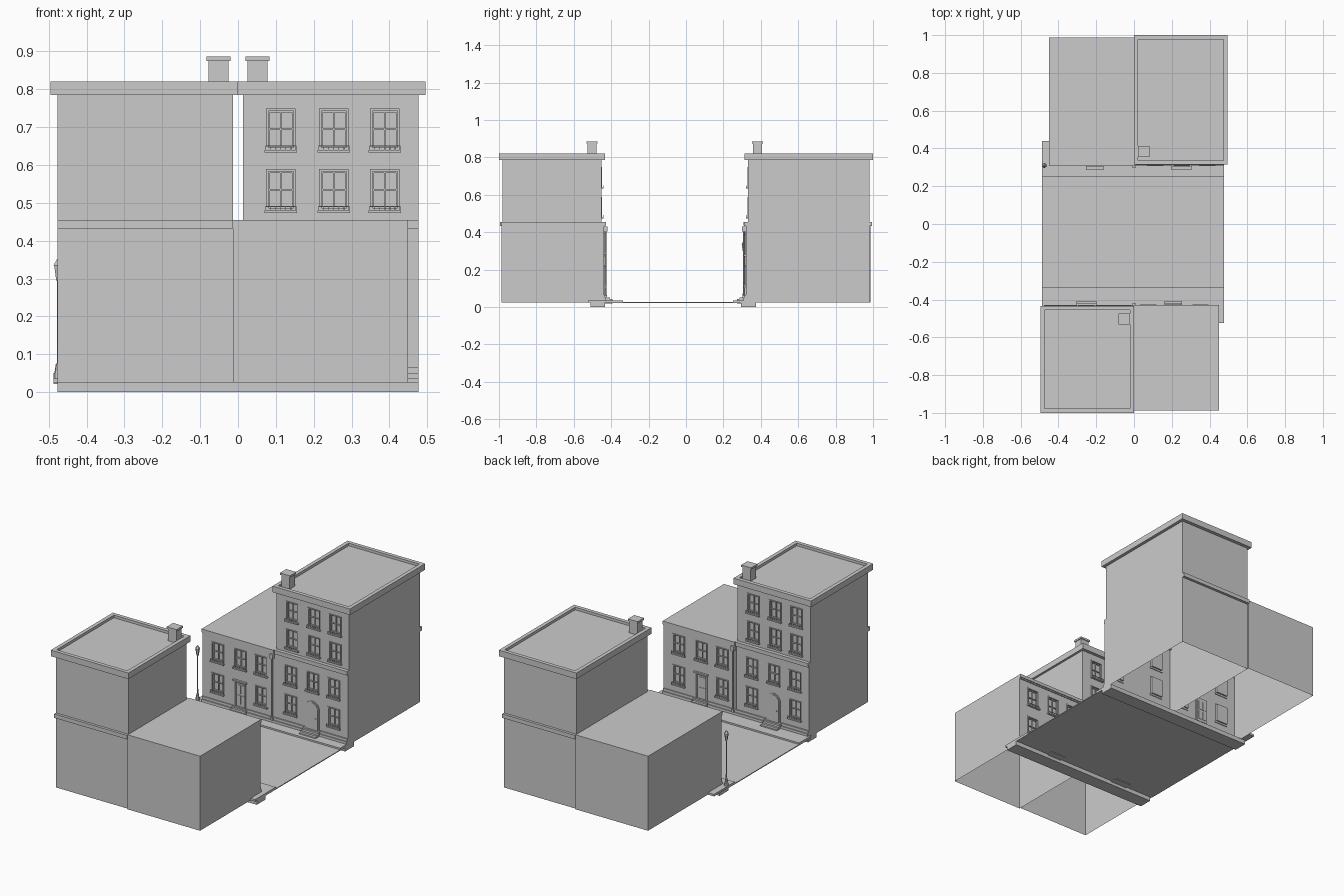
import bpy, bmesh, math
from mathutils import Matrix

if "Cube" in bpy.data.objects:
    bpy.data.objects.remove(bpy.data.objects["Cube"])


def finish(bm, name, M=Matrix()):
    bmesh.ops.remove_doubles(bm, verts=bm.verts, dist=1e-5)
    bm.transform(M)
    me = bpy.data.meshes.new(name)
    bm.to_mesh(me)
    bm.free()
    ob = bpy.data.objects.new(name, me)
    bpy.context.collection.objects.link(ob)
    return ob


def box(bm, x0, x1, y0, y1, z0, z1):
    m = Matrix.Translation(((x0 + x1) / 2, (y0 + y1) / 2, (z0 + z1) / 2)) @ \
        Matrix.Diagonal((x1 - x0, y1 - y0, z1 - z0, 1))
    bmesh.ops.create_cube(bm, size=1, matrix=m)


def boxes(name, dims, M=Matrix()):
    bm = bmesh.new()
    for d in dims:
        box(bm, *d)
    return finish(bm, name, M)


def quad(bm, *pts):
    bm.faces.new([bm.verts.new(p) for p in pts])


def prism(bm, pts, y0, y1):
    # extrude an x-z outline along y
    f = bm.faces.new([bm.verts.new((x, y0, z)) for x, z in pts])
    r = bmesh.ops.extrude_face_region(bm, geom=[f])
    bmesh.ops.translate(bm, verts=[v for v in r["geom"] if isinstance(v, bmesh.types.BMVert)],
                        vec=(0, y1 - y0, 0))


DEEP = 0.012


def shell(name, x0, x1, y0, y1, z0, z1, holes, M):
    # open-bottomed walls; the facade at y0 is gridded around recessed openings
    bm = bmesh.new()
    xs = sorted({x0, x1, *[h[0] for h in holes], *[h[1] for h in holes]})
    zs = sorted({z0, z1, *[h[2] for h in holes], *[h[3] for h in holes]})
    for a, b in zip(xs, xs[1:]):
        for c, d in zip(zs, zs[1:]):
            mx, mz = (a + b) / 2, (c + d) / 2
            if not any(h[0] < mx < h[1] and h[2] < mz < h[3] for h in holes):
                quad(bm, (a, y0, c), (b, y0, c), (b, y0, d), (a, y0, d))
    yd = y0 + DEEP
    for a, b, c, d in holes:
        ring = [(a, c), (b, c), (b, d), (a, d)]
        for p, q in zip(ring, ring[1:] + ring[:1]):
            quad(bm, (p[0], y0, p[1]), (p[0], yd, p[1]), (q[0], yd, q[1]), (q[0], y0, q[1]))
        quad(bm, *[(x, yd, z) for x, z in ring])
    quad(bm, (x1, y0, z0), (x1, y1, z0), (x1, y1, z1), (x1, y0, z1))
    quad(bm, (x1, y1, z0), (x0, y1, z0), (x0, y1, z1), (x1, y1, z1))
    quad(bm, (x0, y1, z0), (x0, y0, z0), (x0, y0, z1), (x0, y1, z1))
    quad(bm, (x0, y0, z1), (x1, y0, z1), (x1, y1, z1), (x0, y1, z1))
    finish(bm, name, M)


def frame(a, b, c, d, t, y0, y1):
    return [(a, a + t, y0, y1, c, d), (b - t, b, y0, y1, c, d),
            (a + t, b - t, y0, y1, c, c + t), (a + t, b - t, y0, y1, d - t, d)]


def windows(name, holes, y, M):
    dims = []
    for a, b, c, d in holes:
        mx, mz = (a + b) / 2, (c + d) / 2
        dims += frame(a - .003, b + .003, c - .003, d + .003, .006, y - .004, y + .004)
        dims += frame(a + .003, b - .003, c + .003, d - .003, .004, y + .005, y + DEEP)
        dims += [(mx - .002, mx + .002, y + .006, y + DEEP, c, d),
                 (a, b, y + .005, y + DEEP, mz - .002, mz + .002)]
        # sill with a small rail on it
        dims += [(a - .007, b + .007, y - .012, y + .004, c - .01, c - .003)]
        dims += [(a - .005, b + .005, y - .010, y - .008, c + .006, c + .008)]
        for i in range(7):
            x = a - .004 + i * (b - a + .008) / 6
            dims.append((x - .001, x + .001, y - .010, y - .008, c - .003, c + .007))
    boxes(name, dims, M)


def win(x, sill):
    return (x - .036, x + .036, sill, sill + .103)


def steps(name, x, w, M):
    boxes(name, [(x - w / 2, x + w / 2, -.048 + .015 * i, 0, .018, .043 + .009 * i)
                 for i in range(3)], M)


def plinth(name, x0, x1, door, w, M):
    dims = []
    for a, b in ((x0, door - w / 2), (door + w / 2, x1)):
        dims += [(a, b, -.012, 0, .025, .05), (a, b, -.007, 0, .05, .065)]
    boxes(name, dims, M)


def arch(x, r, z0, zs):
    return [(x - r, z0), (x + r, z0)] + [
        (x + r * math.cos(math.pi * i / 12), zs + r * math.sin(math.pi * i / 12)) for i in range(13)]


def tall_house(side, M, F):
    x0, x1, door = .013, .477, .252
    cols = (.113, .253, .388)
    rear = .98 - F
    low = [win(x, .28) for x in cols] + [win(cols[0], .112), win(cols[2], .112)]
    up = [win(x, z) for z in (.483, .643) for x in cols]
    shell(side + "_tall_lower_walls", x0, x1, 0, rear, .025, .445, low, M)
    shell(side + "_tall_upper_walls", x0, x1, .012, rear, .445, .795, up, M)
    windows(side + "_tall_lower_windows", low, 0, M)
    windows(side + "_tall_upper_windows", up, .012, M)
    boxes(side + "_tall_string_course", [(x0, x1, -.008, .014, .432, .455),
                                         (x0, x1, rear - .005, .995 - F, .432, .455)], M)
    # cornice, parapet and recessed roof
    a, b, c, d, t = 0, .495, -.006, 1 - F, .022
    boxes(side + "_tall_parapet", [(a, b, c, c + t, .785, .82), (a, b, d - t, d, .785, .82),
                                   (a, a + t, c + t, d - t, .785, .82), (b - t, b, c + t, d - t, .785, .82),
                                   (a + t, b - t, c + t, d - t, .785, .805)], M)
    y = .063
    boxes(side + "_chimney", [(.025, .078, y - .024, y + .024, .80, .875),
                              (.020, .083, y - .029, y + .029, .875, .886)], M)
    # arched door with surround and knob
    bm = bmesh.new()
    prism(bm, arch(door, .044, .06, .178), -.005, 0)
    prism(bm, arch(door, .037, .06, .178), -.008, 0)
    box(bm, door + .022, door + .027, -.012, -.007, .125, .130)
    finish(bm, side + "_arched_door", M)
    steps(side + "_tall_steps", door, .106, M)
    plinth(side + "_tall_plinth", x0, x1, door, .088, M)


def low_house(side, M, F):
    x0, x1, door = -.449, .013, -.208
    cols = (-.352, -.208, -.075)
    hole = (door - .034, door + .034, .06, .205)
    wins = [win(x, .29) for x in cols] + [win(cols[0], .112), win(cols[2], .112)]
    shell(side + "_low_walls", x0, x1, -.002, .987 - F, .025, .455, wins + [hole], M)
    windows(side + "_low_windows", wins, -.002, M)
    boxes(side + "_low_cornice", [(x0, x1 - .002, -.012, 0, .437, .455),
                                  (x0, x1 - .002, -.007, 0, .43, .437)], M)
    a, b, c, d = hole
    dims = frame(a - .004, b + .004, c - .004, d + .004, .008, -.007, .004)
    dims += [(a - .01, b + .01, -.013, .002, d + .004, d + .012)]
    for px in (a + .009, door + .004):
        for pz in (.075, .135):
            dims.append((px, px + .021, .007, .012, pz, pz + .05))
    boxes(side + "_panel_door", dims, M)
    steps(side + "_low_steps", door, .092, M)
    plinth(side + "_low_plinth", x0, x1, door, .076, M)
    # drainpipe at the joint between the houses
    bm = bmesh.new()
    bmesh.ops.create_cone(bm, cap_ends=True, segments=8, radius1=.005, radius2=.005, depth=.36,
                          matrix=Matrix.Translation((0, -.010, .235)))
    box(bm, -.010, .010, -.02, 0, .405, .43)
    box(bm, -.007, .007, -.018, 0, .05, .065)
    finish(bm, side + "_drainpipe", M)


# two house pairs facing each other across the street
for side, F, turn in (("back", .32, 0), ("front", .44, math.pi)):
    M = Matrix.Rotation(turn, 4, 'Z') @ Matrix.Translation((0, F, 0))
    tall_house(side, M, F)
    low_house(side, M, F)

# street, pavements and foundation strips
boxes("road", [(-.487, .477, -.43, .31, .022, .027)])
boxes("back_pavement", [(-.487, .477, .25, .325, .024, .036), (-.487, -.449, .325, .44, .024, .036)])
boxes("front_pavement", [(-.487, .477, -.445, -.337, .024, .036), (.449, .477, -.525, -.445, .024, .036)])
boxes("foundations", [(-.477, .477, .295, .375, 0, .025), (-.477, .477, -.51, -.432, 0, .025)])

# street lamp
bm = bmesh.new()
for r1, r2, z0, z1, n in ((.012, .012, .03, .05, 8), (.010, .006, .05, .075, 8), (.0035, .003, .075, .295, 8),
                          (.006, .012, .295, .335, 6), (.014, .003, .335, .352, 6)):
    bmesh.ops.create_cone(bm, cap_ends=True, segments=n, radius1=r1, radius2=r2, depth=z1 - z0,
                          matrix=Matrix.Translation((-.475, .31, (z0 + z1) / 2)))
finish(bm, "street_lamp")
